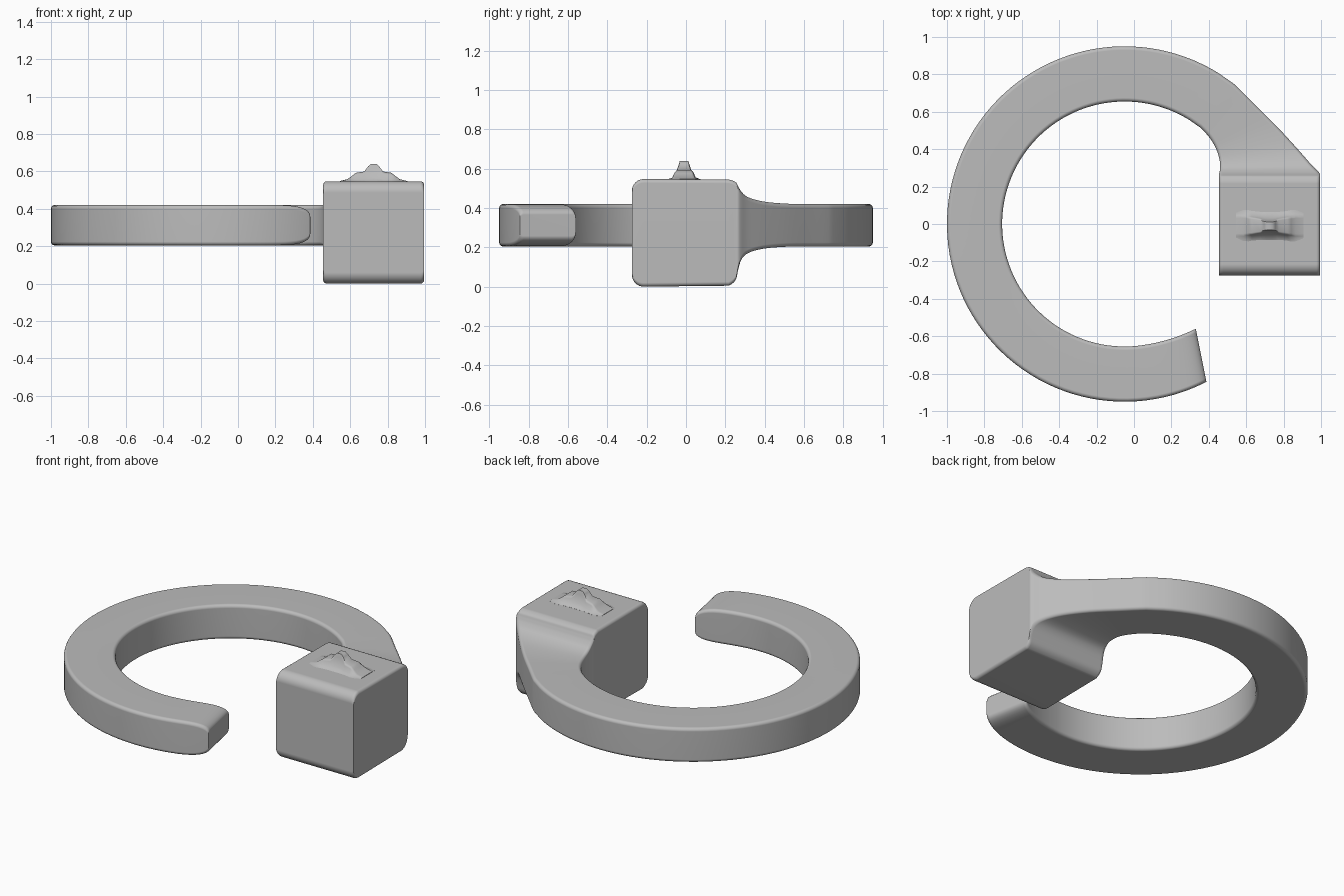
import bpy, bmesh
from math import sin, cos, pi, radians
from mathutils import Vector

cube = bpy.data.objects.get("Cube")
if cube:
    bpy.data.objects.remove(cube, do_unlink=True)

grey = bpy.data.materials.new("plain grey")
grey.use_nodes = True
grey.diffuse_color = (0.5, 0.5, 0.5, 1)
grey.node_tree.nodes["Principled BSDF"].inputs["Base Color"].default_value = (0.5, 0.5, 0.5, 1)


def loft(name, sections):
    """Skin closed sections of equal length and cap both ends."""
    bm = bmesh.new()
    rings = [[bm.verts.new(p) for p in s] for s in sections]
    for a, b in zip(rings, rings[1:]):
        for i in range(len(a)):
            j = (i + 1) % len(a)
            bm.faces.new((a[i], a[j], b[j], b[i]))
    bm.faces.new(rings[0])
    bm.faces.new(rings[-1])
    bmesh.ops.recalc_face_normals(bm, faces=bm.faces)
    mesh = bpy.data.meshes.new(name)
    bm.to_mesh(mesh)
    bm.free()
    mesh.materials.append(grey)
    obj = bpy.data.objects.new(name, mesh)
    bpy.context.collection.objects.link(obj)
    bpy.ops.object.select_all(action='DESELECT')
    obj.select_set(True)
    bpy.context.view_layer.objects.active = obj
    bpy.ops.object.shade_smooth_by_angle(angle=radians(50))
    weighted = obj.modifiers.new("weighted normals", 'WEIGHTED_NORMAL')
    weighted.keep_sharp = True
    return obj


def rounded_section(station, r=0.02, steps=4):
    """Upright rounded rectangle between an inner and an outer plan point."""
    px, py, qx, qy, low, high = station
    p, q = Vector((px, py, 0)), Vector((qx, qy, 0))
    width = (q - p).length
    axis = (q - p) / width
    r = min(r, (high - low) * 0.4)
    corners = ((width - r, high - r), (r, high - r), (r, low + r), (width - r, low + r))
    points = []
    for k, (u, z) in enumerate(corners):
        for i in range(steps + 1):
            a = pi / 2 * (k + i / steps)
            points.append(p + axis * (u + r * cos(a)) + Vector((0, 0, z + r * sin(a))))
    return points


def smooth_path(keys, steps):
    """Catmull-Rom interpolation through the key stations."""
    out = []
    for i in range(1, len(keys) - 2):
        a, b, c, d = keys[i - 1:i + 3]
        for k in range(steps):
            t = k / steps
            out.append([0.5 * (2 * w + (x - v) * t + (2 * v - 5 * w + 4 * x - y) * t * t
                               + (3 * w - v - 3 * x + y) * t ** 3)
                        for v, w, x, y in zip(a, b, c, d)])
    return out


CX, R_IN, R_OUT, MID, HALF = -0.05, 0.655, 0.95, 0.312, 0.108


def ring_station(a_in, a_out, r_in=R_IN, half=HALF):
    a, b = radians(a_in), radians(a_out)
    return [CX + r_in * cos(a), r_in * sin(a), CX + R_OUT * cos(b), R_OUT * sin(b),
            MID - half, MID + half]


# Rounded free tip of the open ring
stations = []
for i in range(12):
    t = (i / 12) ** 2
    half = HALF * (0.5 + 0.5 * (1 - (1 - t) ** 5) ** 0.5)
    stations.append(ring_station(304.2 - 26.8 * t, 297.4 - 20 * t, R_IN + 0.022 * (1 - t) ** 2, half))

# Plain ring body
stations += [ring_station(a, a) for a in range(277, 56, -3)]

# Flared neck growing into the block
neck = [ring_station(58, 58), ring_station(52, 52),
        [0.405, 0.46, 0.65, 0.635, 0.204, 0.42],
        [0.44, 0.40, 0.77, 0.515, 0.203, 0.422],
        [0.457, 0.345, 0.88, 0.395, 0.193, 0.433],
        [0.46, 0.305, 0.95, 0.315, 0.17, 0.455],
        [0.458, 0.28, 0.985, 0.28, 0.135, 0.485],
        [0.455, 0.265, 0.995, 0.265, 0.085, 0.51],
        [0.455, 0.25, 0.995, 0.25, 0.03, 0.533],
        [0.455, 0.20, 0.995, 0.20, 0.0, 0.547],
        [0.455, 0.10, 0.995, 0.10, 0.0, 0.547]]
stations += smooth_path(neck, 4)

# Block with a rounded front
R = 0.06
for i in range(9):
    a = pi / 2 * i / 8
    y, inset = -0.275 + R * (1 - sin(a)), R * (1 - cos(a))
    stations.append([0.455, y, 0.995, y, inset, 0.547 - inset])
loft("open_ring_with_block", [rounded_section(s) for s in stations])

# Small stepped crest on top of the block: offset from centre, height, foot and crown half widths
crest = [(0.18, 0.002, 0.07, 0.055), (0.14, 0.012, 0.085, 0.055), (0.115, 0.03, 0.085, 0.05),
         (0.095, 0.046, 0.08, 0.048), (0.05, 0.053, 0.075, 0.04), (0.03, 0.08, 0.075, 0.032),
         (0.015, 0.094, 0.075, 0.028)]
profile = [(-x, h, f, c) for x, h, f, c in crest] + [(x, h, f, c) for x, h, f, c in reversed(crest)]
sections = []
for x, h, foot, crown in profile:
    half = [(foot, -0.01), (foot, 0.0), (crown + 0.3 * (foot - crown), 0.2 * h),
            (crown, 0.75 * h), (crown * 0.75, h)]
    outline = half + [(-y, z) for y, z in reversed(half)]
    sections.append([(0.725 + x, -0.01 + y, 0.546 + z) for y, z in outline])
loft("top_crest", sections)
